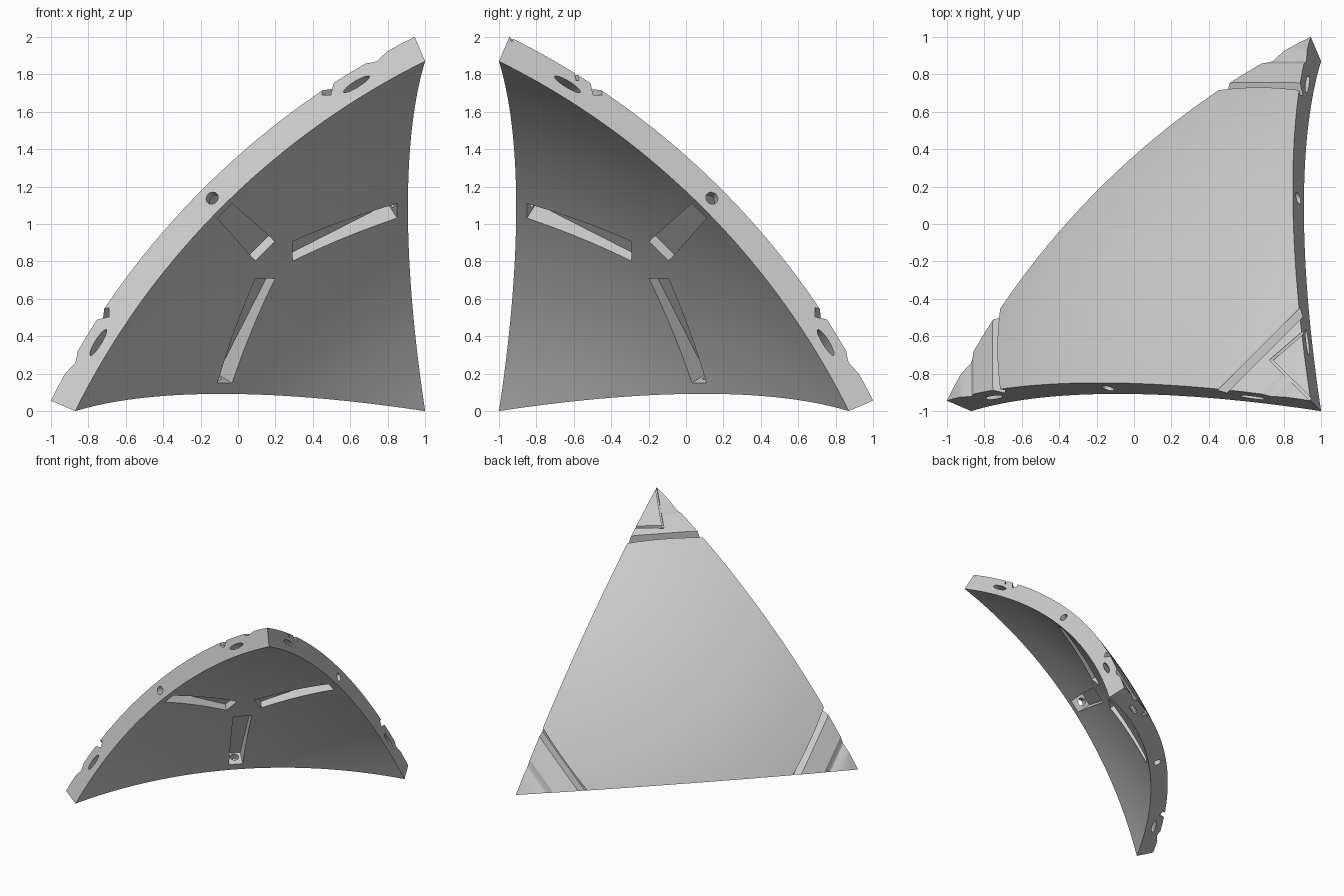
import bpy, bmesh, math
from mathutils import Vector

cube = bpy.data.objects.get("Cube")
if cube:
    bpy.data.objects.remove(cube, do_unlink=True)

# Spherical triangle panel: local axes start at the point (1, -1, 0), sphere centre at (-K, -K, -K)
K, SPAN = 1.4, 1.87
CENTRE = Vector((-K, -K, -K))
CORNER = Vector((K, K, K + SPAN))
R = CORNER.length
THICK = 0.13 * R / CORNER.z
MID = Vector((K, K + SPAN / 2, K + SPAN / 2)).normalized()
ALONG = Vector((0, -1, 1)).normalized()
INWARD = Vector((1, 0, 0)) - MID * MID.x
INWARD.normalize()


def turn(p, k):
    """Cycle the local axes, moving a detail to the next corner or edge."""
    p = tuple(p)
    return Vector(p[-k:] + p[:-k]) if k else Vector(p)


def world(p):
    return Vector((1 - p[0], p[1] - 1, p[2]))


def make_object(name, bm):
    bmesh.ops.recalc_face_normals(bm, faces=bm.faces)
    mesh = bpy.data.meshes.new(name)
    bm.to_mesh(mesh)
    bm.free()
    obj = bpy.data.objects.new(name, mesh)
    bpy.context.collection.objects.link(obj)
    return obj


def loft(name, loop_a, loop_b, k=0):
    """Solid between two loops of local points."""
    bm = bmesh.new()
    a, b = [[bm.verts.new(world(turn(p, k))) for p in loop] for loop in (loop_a, loop_b)]
    bm.faces.new(a)
    bm.faces.new(b)
    n = len(a)
    for i in range(n):
        j = (i + 1) % n
        bm.faces.new((a[i], a[j], b[j], b[i]))
    obj = make_object(name, bm)
    obj.hide_render = True
    return obj


def cut(target, cutter):
    """Subtract the cutter, then remove it."""
    mod = target.modifiers.new("cut", 'BOOLEAN')
    mod.operation, mod.solver, mod.object = 'DIFFERENCE', 'EXACT', cutter
    bpy.context.view_layer.update()
    graph = bpy.context.evaluated_depsgraph_get()
    mesh = bpy.data.meshes.new_from_object(target.evaluated_get(graph))
    target.modifiers.clear()
    target.data = mesh
    bpy.data.objects.remove(cutter, do_unlink=True)


def make_shell(n=36):
    bm = bmesh.new()
    corners = [turn(CORNER, k) for k in range(3)]
    layers = []
    for radius in (R, R + THICK):
        grid = {}
        for i in range(n + 1):
            for j in range(n + 1 - i):
                d = corners[0] * i + corners[1] * j + corners[2] * (n - i - j)
                grid[i, j] = bm.verts.new(world(CENTRE + d.normalized() * radius))
        for i in range(n):
            for j in range(n - i):
                bm.faces.new((grid[i, j], grid[i + 1, j], grid[i, j + 1]))
                if i + j < n - 1:
                    bm.faces.new((grid[i + 1, j], grid[i + 1, j + 1], grid[i, j + 1]))
        layers.append(grid)
    rim = [(i, 0) for i in range(n)] + [(n - i, i) for i in range(n)] + [(0, n - i) for i in range(n)]
    inner, outer = layers
    for p, q in zip(rim, rim[1:] + rim[:1]):
        bm.faces.new((inner[p], inner[q], outer[q], outer[p]))
    return make_object("curved_panel", bm)


def edge_point(theta, h, depth):
    """Point on an edge wall: angle from mid-edge, height above inner skin, depth inward."""
    d = MID * math.cos(theta) + ALONG * math.sin(theta)
    return CENTRE + d * (R + h) + INWARD * depth


def pocket_point(rho, side, h):
    d = MID * math.cos(rho / R) + INWARD * math.sin(rho / R)
    return CENTRE + d * (R + h) + ALONG * side


def ellipse_cutter(name, theta, a, b, depth, k, sides=24):
    loops = []
    for d in (-0.05, depth):
        loops.append([edge_point(theta + a * math.cos(t) / R, THICK / 2 + b * math.sin(t), d)
                      for t in (2 * math.pi * i / sides for i in range(sides))])
    return loft(name, loops[0], loops[1], k)


# Corner section: square groove, flat, hollow step, flat to the tip (distance from axis, height)
PROFILE = [(0.47, 1.69), (0.425, 1.69), (0.425, 1.757), (0.29, 1.858), (0.252, 1.864),
           (0.235, 1.872), (0.222, 1.89), (0.195, 1.924), (0.079, 2.004),
           (-0.2, 2.19), (-0.2, 2.4), (0.47, 2.4)]


def corner_cutter(k):
    r = math.sqrt(0.5)
    ends = [[((s + e) * r, (s - e) * r, w) for s, w in PROFILE] for e in (-0.8, 0.8)]
    return loft("corner_cutter", ends[0], ends[1], k)


def strip_cutter(p, q, wp, wq, width=0.014):
    """Thin straight groove between two plan points with sloping floor."""
    p, q = Vector(p), Vector(q)
    side = (q - p).orthogonal().normalized() * width / 2
    plan = [(p + side, wp), (p - side, wp), (q - side, wq), (q + side, wq)]
    return loft("seam_cutter", [(c.x, c.y, w) for c, w in plan], [(c.x, c.y, 2.3) for c, w in plan])


panel = make_shell()

# Stepped corners; the top one keeps a raised plate on one half
for k in range(3):
    cutter = corner_cutter(k)
    if k == 0:
        plan = [(0.03, 0.035), (0.268, 0.271), (0.07, 0.443), (-0.15, 0.4), (-0.15, -0.05)]
        keep = loft("plate_keep", [(u, v, 1.5) for u, v in plan], [(u, v, 2.6) for u, v in plan])
        cut(cutter, keep)
    cut(panel, cutter)
cut(panel, strip_cutter((0.27, 0.27), (0.05, 0.46), 1.775, 1.765))
cut(panel, strip_cutter((0.055, 0.062), (0.27, 0.275), 1.978, 1.775))

# Tapered inner pockets, bolt holes and connector slots on every edge
for k in range(3):
    ends = [(0.063, 0.055, 0.12), (0.70, 0.074, 0.055)]
    loops = []
    for opening in (True, False):
        loops.append([pocket_point(rho, sign * half, -0.04 if opening else depth)
                      for (rho, half, depth), signs in zip(ends, ((-1, 1), (1, -1))) for sign in signs])
    cut(panel, loft("pocket_cutter", loops[0], loops[1], k))
    cut(panel, ellipse_cutter("bolt_cutter", 0, 0.033, 0.033, 0.09, k))
    for sign in (-1, 1):
        cut(panel, ellipse_cutter("slot_cutter", sign * math.radians(14.5), 0.08, 0.019, 0.09, k))

# Plain grey finish
grey = bpy.data.materials.new("light_grey")
grey.use_nodes = True
colour = (0.6, 0.6, 0.6, 1)
grey.diffuse_color = colour
grey.node_tree.nodes["Principled BSDF"].inputs["Base Color"].default_value = colour
panel.data.materials.clear()
panel.data.materials.append(grey)

bpy.ops.object.select_all(action='DESELECT')
panel.select_set(True)
bpy.context.view_layer.objects.active = panel
bpy.ops.object.shade_smooth_by_angle(angle=math.radians(25))
